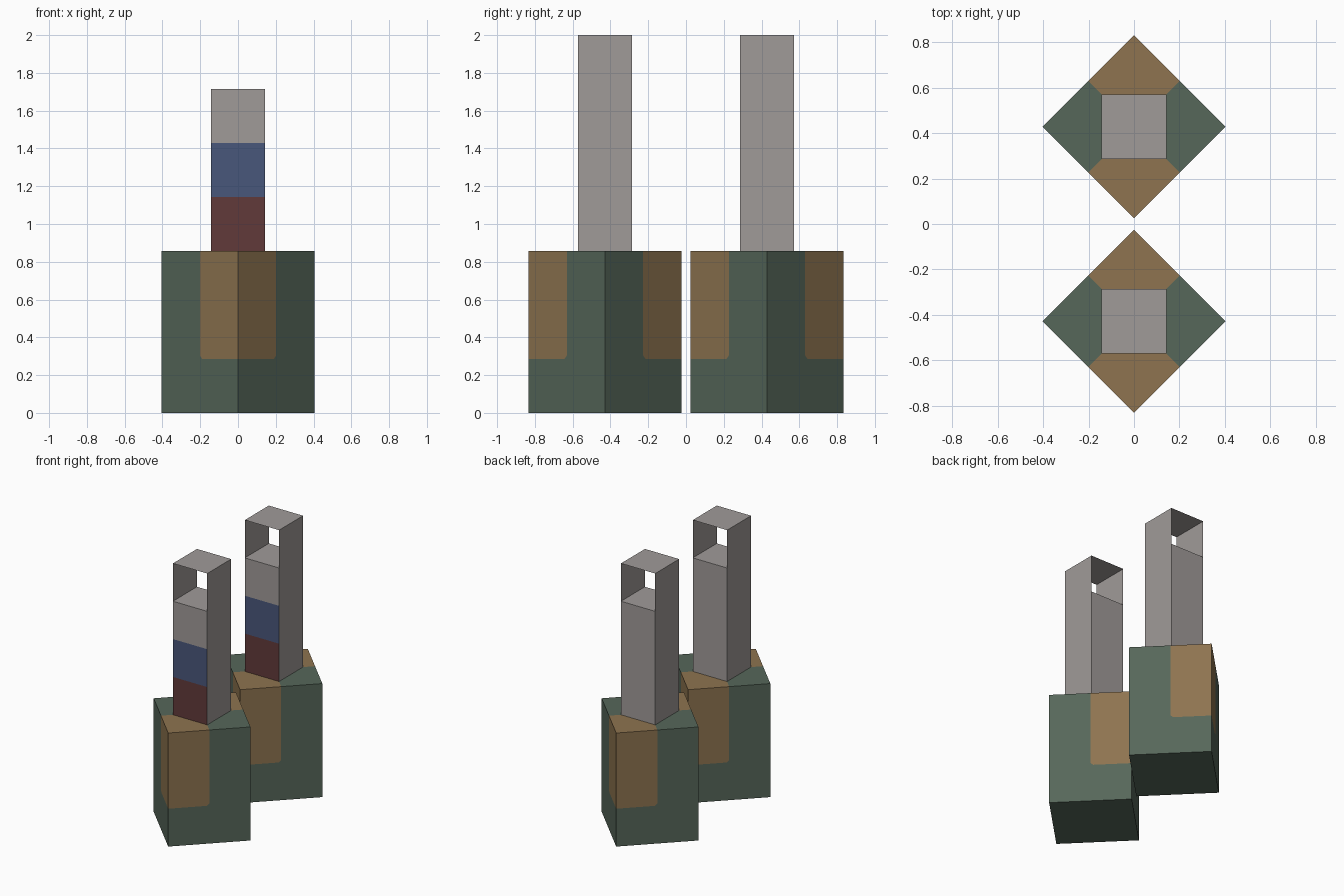
import bpy
import bmesh
import math
from mathutils import Vector

if "Cube" in bpy.data.objects:
    bpy.data.objects.remove(bpy.data.objects["Cube"])

U = 1 / 7                      # modelling unit
BASE_R = 4 * U / math.sqrt(2)  # base centre to corner
BASE_TOP = 6 * U
DECK = 12 * U                  # floor of the open lantern
TOP = 2.0
PATCH = 2 * U                  # lower edge of the corner guards


def material(name, rgb):
    lin = [((c / 255 + 0.055) / 1.055) ** 2.4 for c in rgb]
    m = bpy.data.materials.new(name)
    m.diffuse_color = (*lin, 1)
    m.use_nodes = True
    m.node_tree.nodes["Principled BSDF"].inputs["Base Color"].default_value = m.diffuse_color
    return m


green = material("dull green", (86, 103, 90))
brown = material("wood brown", (142, 116, 80))
grey = material("warm grey", (160, 155, 153))
blue = material("navy blue", (73, 87, 123))
red = material("dark red", (97, 58, 58))


def face(bm, pts, mat):
    f = bm.faces.new([bm.verts.new(p) for p in pts])
    f.material_index = mat


def make(name, bm, mats, y):
    bmesh.ops.remove_doubles(bm, verts=bm.verts, dist=1e-5)
    mesh = bpy.data.meshes.new(name)
    bm.to_mesh(mesh)
    bm.free()
    for m in mats:
        mesh.materials.append(m)
    obj = bpy.data.objects.new(name, mesh)
    obj.location.y = y
    bpy.context.collection.objects.link(obj)


def base(name, y):
    bm = bmesh.new()
    corners = [Vector((BASE_R, 0, 0)), Vector((0, BASE_R, 0)),
               Vector((-BASE_R, 0, 0)), Vector((0, -BASE_R, 0))]
    inner = [Vector((sx * U, sy * U, BASE_TOP))
             for sx, sy in ((1, 1), (-1, 1), (-1, -1), (1, -1))]
    up = Vector((0, 0, BASE_TOP))
    for k in range(4):
        a, b, prev = corners[k], corners[(k + 1) % 4], corners[k - 1]
        # Side wall, with the brown guard starting at the front or back corner
        s, e = (a, b) if k % 2 else (b, a)

        def wall(pts):
            out = [s.lerp(e, t) + Vector((0, 0, z)) for t, z in pts]
            return out if k % 2 else out[::-1]

        guard = [(0, PATCH), (0.47, PATCH), (0.5, PATCH + 0.018)]
        face(bm, wall(guard + [(0.5, BASE_TOP), (0, BASE_TOP)]), 1)
        face(bm, wall([(0, 0), (1, 0), (1, BASE_TOP), (0.5, BASE_TOP)] + guard[::-1]), 0)
        # Top surface around the tower, split along the diagonals
        face(bm, [a + up, a.lerp(b, 0.5) + up, inner[k], inner[k - 1],
                  prev.lerp(a, 0.5) + up], k % 2)
    # Underside
    face(bm, corners[::-1], 0)
    make(name, bm, [green, brown], y)


def tower(name, y):
    bm = bmesh.new()

    def panel(x0, y0, x1, y1, z0, z1, mat=0):
        face(bm, [(x0, y0, z0), (x1, y1, z0), (x1, y1, z1), (x0, y0, z1)], mat)

    # Striped front: red, blue, grey
    for i, mat in enumerate((2, 1, 0)):
        z = BASE_TOP + 2 * U * i
        panel(-U, -U, U, -U, z, z + 2 * U, mat)
    # Back, and the two full-height sides
    panel(U, U, -U, U, BASE_TOP, DECK)
    panel(U, -U, U, U, BASE_TOP, TOP)
    panel(-U, U, -U, -U, BASE_TOP, TOP)
    # Lantern floor and roof sheet
    for z in (DECK, TOP):
        face(bm, [(-U, -U, z), (U, -U, z), (U, U, z), (-U, U, z)], 0)
    make(name, bm, [grey, blue, red], y)


for label, y in (("front", -3 * U), ("back", 3 * U)):
    base(label + "_base", y)
    tower(label + "_tower", y)
